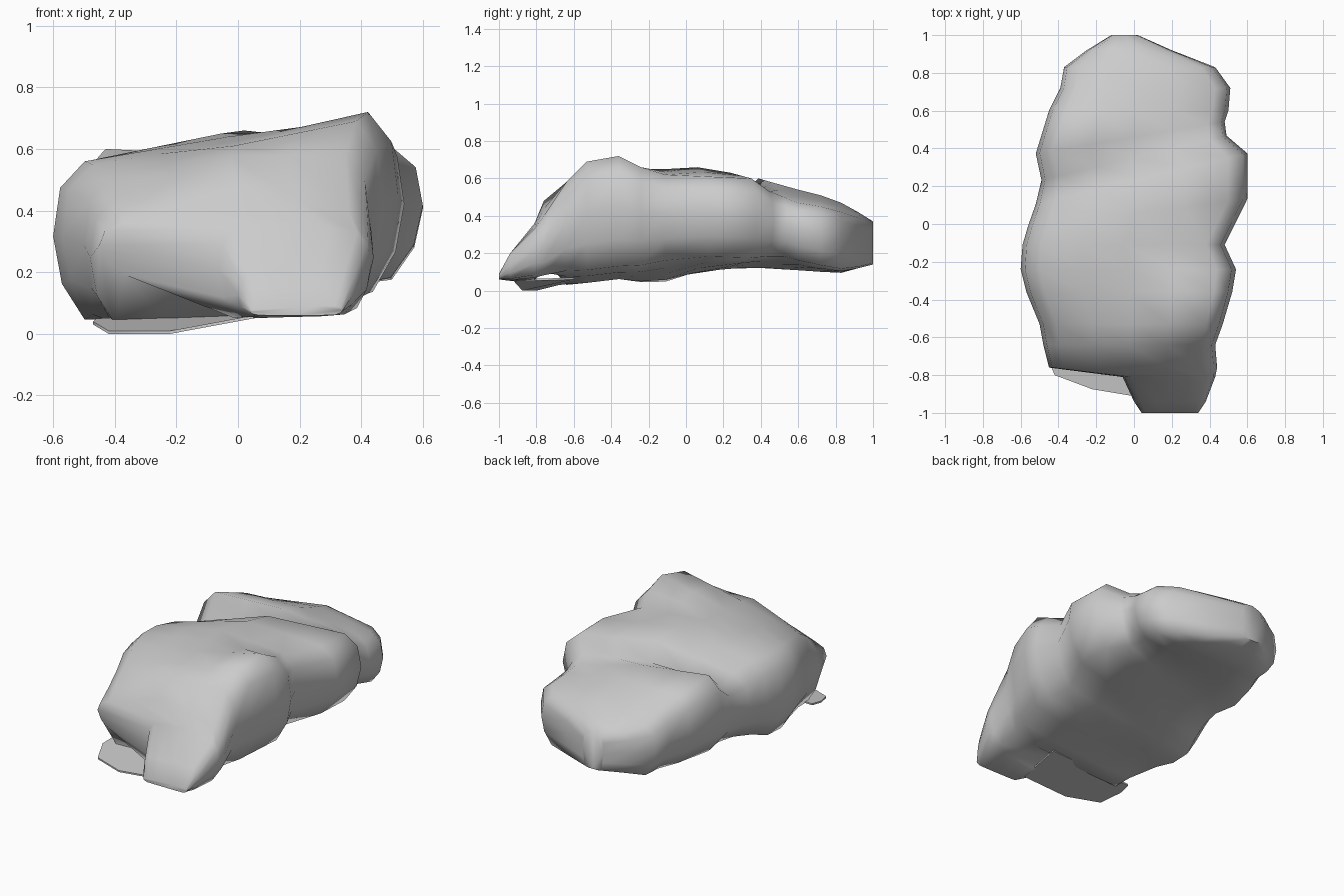
import bpy, bmesh

# Sections along the rock:
# y, left x, right x, bottom z at left, at right, top z at left / middle / right
sections = [
    (-1.00, 0.04, 0.34, 0.06, 0.06, 0.08, 0.09, 0.09),
    (-0.94, 0.00, 0.38, 0.05, 0.06, 0.19, 0.20, 0.20),
    (-0.81, -0.06, 0.43, 0.04, 0.08, 0.34, 0.36, 0.33),
    (-0.76, -0.45, 0.44, 0.20, 0.06, 0.36, 0.48, 0.40),
    (-0.64, -0.48, 0.43, 0.01, 0.10, 0.44, 0.58, 0.58),
    (-0.53, -0.50, 0.47, 0.02, 0.10, 0.51, 0.61, 0.69),
    (-0.36, -0.57, 0.52, 0.04, 0.12, 0.55, 0.62, 0.72),
    (-0.24, -0.60, 0.54, 0.02, 0.13, 0.56, 0.64, 0.66),
    (-0.11, -0.59, 0.48, 0.02, 0.16, 0.56, 0.65, 0.62),
    (0.06, -0.56, 0.60, 0.06, 0.18, 0.55, 0.66, 0.61),
    (0.23, -0.52, 0.60, 0.09, 0.17, 0.51, 0.63, 0.60),
    (0.35, -0.49, 0.49, 0.10, 0.18, 0.48, 0.55, 0.53),
    (0.46, -0.52, 0.48, 0.10, 0.18, 0.60, 0.58, 0.50),
    (0.60, -0.45, 0.50, 0.09, 0.16, 0.53, 0.54, 0.47),
    (0.72, -0.39, 0.51, 0.09, 0.13, 0.47, 0.51, 0.45),
    (0.83, -0.37, 0.43, 0.09, 0.11, 0.42, 0.47, 0.42),
    (0.92, -0.25, 0.20, 0.12, 0.12, 0.38, 0.42, 0.39),
    (1.00, -0.12, 0.02, 0.14, 0.14, 0.35, 0.37, 0.35),
]

# Half of the blocky cross-section: sideways and height fractions
half = [(0.45, 0.0), (0.82, 0.03), (0.95, 0.26), (1.0, 0.55),
        (0.96, 0.84), (0.82, 1.0), (0.42, 1.0)]
outline = [(0, 0)] + half + [(0, 1.0)] + [(-u, v) for u, v in reversed(half)]


def ring(bm, y, xl, xr, bl, br, tl, tm, tr):
    # sections around the groove are turned so it runs diagonally
    skew = 0.24 * min(1, max(0, 1.6 - abs(y - 0.28) / 0.2))
    verts = []
    for u, v in outline:
        t = min(abs(u) / 0.82, 1)
        top = tm + ((tr if u > 0 else tl) - tm) * t
        low = (bl + br) / 2 + u * (br - bl) / 2
        x = (xl + xr) / 2 + u * (xr - xl) / 2
        verts.append(bm.verts.new((x, y + skew * x, low + (top - low) * v)))
    return verts


def finish(bm, name):
    bmesh.ops.recalc_face_normals(bm, faces=bm.faces)
    mesh = bpy.data.meshes.new(name)
    bm.to_mesh(mesh)
    bm.free()
    obj = bpy.data.objects.new(name, mesh)
    bpy.context.collection.objects.link(obj)
    bpy.ops.object.select_all(action='DESELECT')
    bpy.context.view_layer.objects.active = obj
    obj.select_set(True)
    bpy.ops.object.shade_smooth_by_angle(angle=1.2)


# Lumpy boulder lofted through the sections
bm = bmesh.new()
rings = [ring(bm, *s) for s in sections]
n = len(outline)
for a, b in zip(rings, rings[1:]):
    for i in range(n):
        j = (i + 1) % n
        bm.faces.new((a[i], a[j], b[j], b[i]))
bm.faces.new(rings[0])
bm.faces.new(rings[-1])
finish(bm, "boulder")

# Thin ledge at ground level under the front overhang
bm = bmesh.new()
ledge = [(-0.46, -0.6, 0.04), (-0.47, -0.68, 0.03), (-0.42, -0.80, 0.0),
         (-0.22, -0.875, 0.0), (0.05, -0.92, 0.05), (0.1, -0.6, 0.06)]
low = [bm.verts.new(p) for p in ledge]
high = [bm.verts.new((x, y, z + 0.01)) for x, y, z in ledge]
bm.faces.new(low)
bm.faces.new(high)
for i in range(len(ledge)):
    j = (i + 1) % len(ledge)
    bm.faces.new((low[i], low[j], high[j], high[i]))
finish(bm, "front_ledge")
